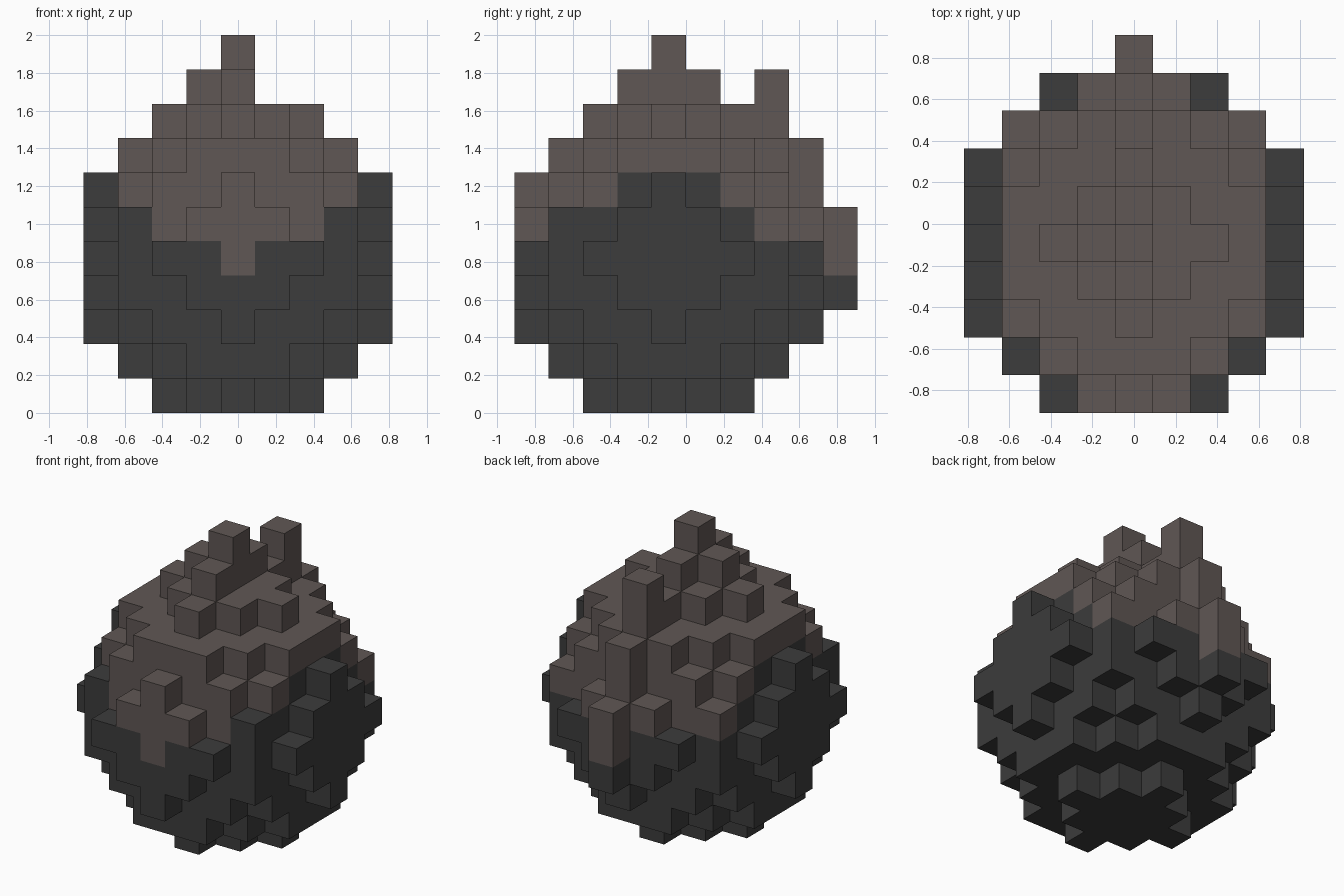
import bpy
import bmesh
from mathutils import Vector

cube = bpy.data.objects.get("Cube")
if cube:
    bpy.data.objects.remove(cube, do_unlink=True)

S = 2 / 11  # edge length of one block


def make_material(name, color):
    mat = bpy.data.materials.new(name)
    mat.use_nodes = True
    mat.diffuse_color = color
    bsdf = next(n for n in mat.node_tree.nodes if n.type == "BSDF_PRINCIPLED")
    bsdf.inputs["Base Color"].default_value = color
    bsdf.inputs["Roughness"].default_value = 0.9
    return mat


MATERIALS = [
    make_material("charcoal", (0.045, 0.045, 0.045, 1)),
    make_material("warm grey brown", (0.117, 0.095, 0.089, 1)),
]

# Block cells per part, as (x, y, layer); the ball is centred on (0, 0, 4)
R = range(-4, 5)
PARTS = {
    "body": {(x, y, z + 4) for x in R for y in R for z in R
             if x * x + y * y + z * z <= 20},
    "crown_tuft": {(0, -1, 9), (0, 0, 9), (0, 1, 9), (-1, 0, 9), (0, 0, 10)},
    "back_crest": {(0, 3, 8), (0, 3, 9), (0, 4, 7)},
    "tail": {(0, 5, 3), (0, 5, 4), (0, 5, 5)},
}
SOLID = set().union(*PARTS.values())


def brown_from(x, y):
    """Lowest brown layer of a column; everything beneath is charcoal."""
    if abs(x) == 4 or (abs(x) == 3 and abs(y) <= 1):
        return 7
    if abs(x) == 3 and y <= 2:
        return 6
    return 4 if x == 0 and y in (-4, 5) else 5


def build_part(name, cells):
    """Skin a group of blocks with outward faces, skipping buried ones."""
    bm = bmesh.new()
    for cell in sorted(cells):
        x, y, z = cell
        centre = Vector((x, y - 0.5, z + 0.5)) * S
        for axis in range(3):
            for sign in (-1, 1):
                n = Vector((0, 0, 0))
                n[axis] = sign
                if (x + int(n.x), y + int(n.y), z + int(n.z)) in SOLID:
                    continue
                u = Vector((0, 0, 0))
                u[(axis + 1) % 3] = 1
                v = n.cross(u)
                corners = (-u - v, u - v, u + v, v - u)
                face = bm.faces.new(
                    [bm.verts.new(centre + (n + c) * S / 2) for c in corners])
                face.material_index = int(z >= brown_from(x, y))
    bmesh.ops.remove_doubles(bm, verts=bm.verts[:], dist=0.001)
    mesh = bpy.data.meshes.new(name)
    bm.to_mesh(mesh)
    bm.free()
    for mat in MATERIALS:
        mesh.materials.append(mat)
    bpy.context.collection.objects.link(bpy.data.objects.new(name, mesh))


for part, cells in PARTS.items():
    build_part(part, cells)
